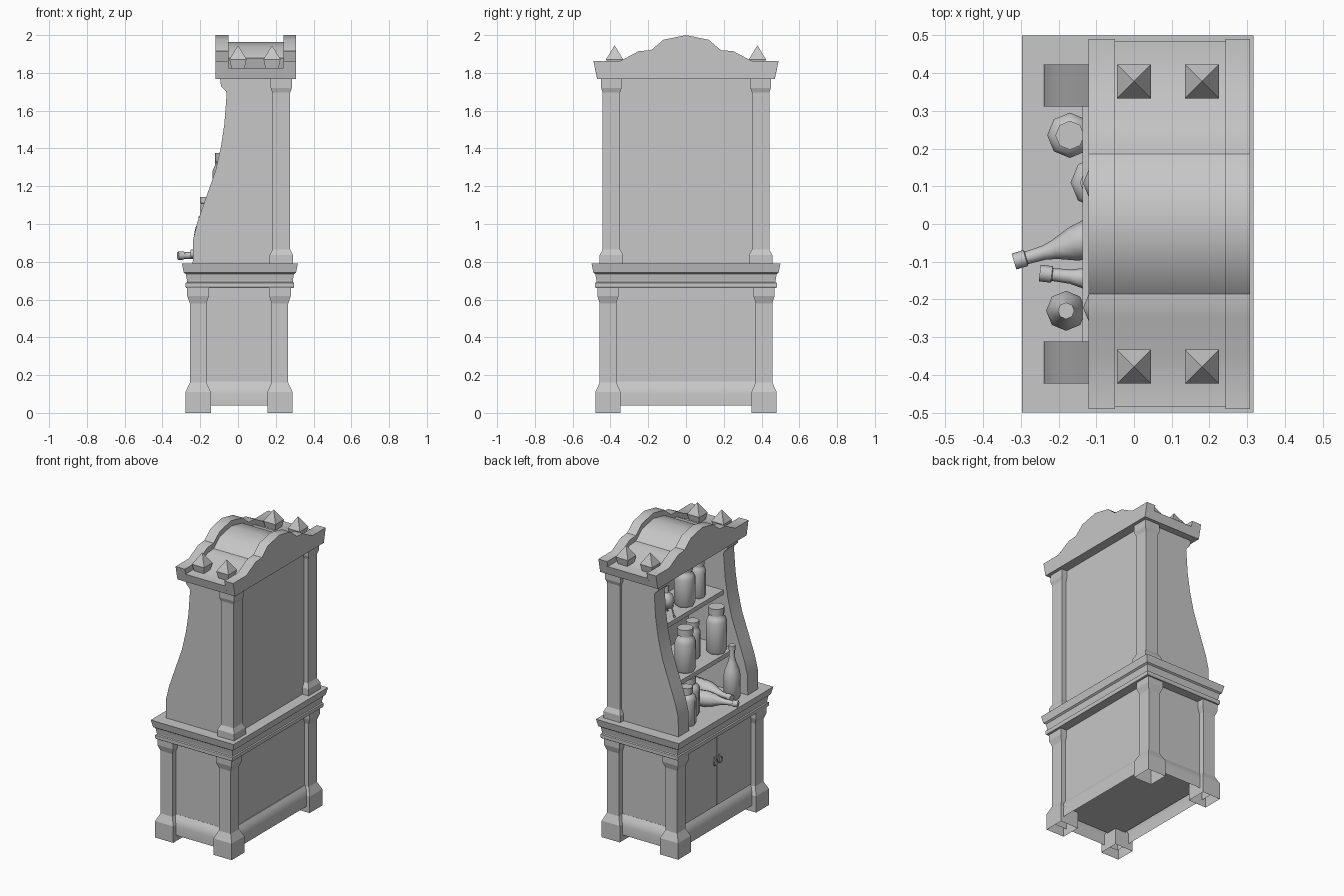
import bpy, bmesh, math
from mathutils import Matrix, Vector

cube = bpy.data.objects.get("Cube")
if cube:
    bpy.data.objects.remove(cube, do_unlink=True)

grey = bpy.data.materials.new("plain_grey")
grey.use_nodes = True
grey.diffuse_color = (0.57, 0.57, 0.57, 1)
grey.node_tree.nodes["Principled BSDF"].inputs["Base Color"].default_value = (0.57, 0.57, 0.57, 1)
MID = 0.01  # centre line of the cabinet depth


def loft(name, rings, smooth=0, matrix=None, open_base=False):
    """Skin equal-length point rings, cap the ends, smooth below an angle in degrees."""
    bm = bmesh.new()
    loops = [[bm.verts.new(p) for p in ring] for ring in rings]
    n = len(loops[0])
    for a, b in zip(loops, loops[1:]):
        for i in range(n):
            j = (i + 1) % n
            bm.faces.new((a[i], a[j], b[j], b[i]))
    if not open_base:
        bm.faces.new(loops[0])
    bm.faces.new(loops[-1])
    if matrix:
        bm.transform(matrix)
    bmesh.ops.recalc_face_normals(bm, faces=bm.faces)
    mesh = bpy.data.meshes.new(name)
    bm.to_mesh(mesh)
    bm.free()
    mesh.materials.append(grey)
    ob = bpy.data.objects.new(name, mesh)
    bpy.context.collection.objects.link(ob)
    if smooth:
        bpy.ops.object.select_all(action='DESELECT')
        ob.select_set(True)
        bpy.context.view_layer.objects.active = ob
        bpy.ops.object.shade_smooth_by_angle(angle=math.radians(smooth))


def stack(name, cx, cy, sections, **options):
    """Square-sided moulding: sections of (z, half depth, half width)."""
    loft(name, [[(cx + sx * hx, cy + sy * hy, z)
                 for sx, sy in ((-1, -1), (1, -1), (1, 1), (-1, 1))]
                for z, hx, hy in sections], **options)


def box(name, x0, x1, y0, y1, z0, z1):
    hx, hy = (x1 - x0) / 2, (y1 - y0) / 2
    stack(name, x0 + hx, y0 + hy, [(z0, hx, hy), (z1, hx, hy)])


def turned(name, profile, matrix, sides=8):
    """Lathe a profile of (radius, height) around its own axis."""
    rings = [[(r * math.cos(math.tau * i / sides), r * math.sin(math.tau * i / sides), z)
              for i in range(sides)] for r, z in profile]
    loft(name, rings, 46, matrix)


def at(x, y, z):
    return Matrix.Translation((x, y, z))


SIDES = ((1, "left"), (-1, "right"))
COUNTER = 0.79

# Lower cabinet: body, hollow plinth, doors
box("lower_body", -0.22, 0.235, -0.42, 0.42, 0.11, 0.68)
stack("plinth", MID, 0, [(0.04, 0.257, 0.452), (0.1, 0.257, 0.452), (0.125, 0.252, 0.446),
                         (0.145, 0.242, 0.434), (0.165, 0.229, 0.421)],
      smooth=40, open_base=True)
for s, side in SIDES:
    y0, y1 = sorted((s * 0.003, s * 0.362))
    box("door_" + side, -0.229, -0.215, y0, y1, 0.17, 0.65)
    box("handle_plate_" + side, -0.233, -0.225, s * 0.025 - 0.007, s * 0.025 + 0.007, 0.475, 0.505)
    # Ring pulls
    bpy.ops.mesh.primitive_torus_add(major_segments=12, minor_segments=6, major_radius=0.02,
                                     minor_radius=0.004, location=(-0.238, s * 0.025, 0.468),
                                     rotation=(0, math.pi / 2, 0))
    ring = bpy.context.object
    ring.name = "ring_pull_" + side
    ring.data.materials.append(grey)
    bpy.ops.object.shade_smooth_by_angle()

# Corner legs with hollow feet and capitals
for s, side in SIDES:
    for x, end in ((-0.211, "front"), (0.222, "back")):
        stack(f"leg_{end}_{side}", x, s * 0.413,
              [(0, 0.067, 0.067), (0.11, 0.067, 0.067), (0.16, 0.044, 0.044),
               (0.58, 0.044, 0.044), (0.62, 0.058, 0.056), (0.67, 0.058, 0.056)],
              open_base=True)

# Counter mouldings
stack("counter_moulding", MID, 0,
      [(0.662, 0.284, 0.478), (0.668, 0.287, 0.482), (0.688, 0.287, 0.482), (0.692, 0.28, 0.474),
       (0.7, 0.28, 0.474), (0.735, 0.286, 0.48), (0.742, 0.297, 0.49), (COUNTER, 0.307, 0.5)])

# Upper cabinet: curved side panels, back and shelves
curve = [(0.24, 0.78), (-0.24, 0.78), (-0.237, 0.92), (-0.215, 1.01), (-0.18, 1.11),
         (-0.12, 1.28), (-0.09, 1.41), (-0.072, 1.53), (-0.06, 1.69), (-0.065, 1.705),
         (-0.09, 1.73), (-0.095, 1.772), (0.24, 1.772)]
for s, side in SIDES:
    loft("side_panel_" + side, [[(x, s * y, z) for x, z in curve] for y in (0.312, 0.422)], 32)
    stack("back_post_" + side, 0.229, s * 0.395,
          [(0.78, 0.062, 0.062), (0.835, 0.062, 0.062), (0.865, 0.047, 0.046),
           (1.695, 0.047, 0.046), (1.72, 0.056, 0.054), (1.772, 0.056, 0.054)])
box("back_panel", 0.2, 0.245, -0.37, 0.37, 0.78, 1.772)
box("lower_shelf", -0.137, 0.21, -0.32, 0.32, 1.045, 1.075)
box("upper_shelf", -0.058, 0.21, -0.32, 0.32, 1.415, 1.445)

# Crown: two shaped pediments with a lower roof between them
half = [(0.35, 1.862), (0.25, 1.915), (0.185, 1.92), (0.12, 1.975)]


def crown(name, x0, x1, drop, edge):
    right = [(0.47, 1.768), (edge, 1.862 - drop)] + [(y, z - drop) for y, z in half]
    outline = right + [(0, 2 - drop)] + [(-y, z) for y, z in reversed(right)]
    loft(name, [[(x, y, z) for y, z in outline] for x in (x0, x1)], 32)


crown("front_pediment", -0.12, -0.051, 0, 0.49)
crown("back_pediment", 0.242, 0.307, 0, 0.49)
crown("roof", -0.06, 0.25, 0.036, 0.483)

# Pointed finials
for s, side in SIDES:
    for x, end in ((0, "front"), (0.18, "back")):
        stack(f"finial_{end}_{side}", x, s * 0.378,
              [(1.815, 0.033, 0.033), (1.872, 0.045, 0.045), (1.945, 0.0005, 0.0005)])

# Bottles, standing and lying
bottle = [(0.044, 0), (0.052, 0.01), (0.053, 0.15), (0.045, 0.19), (0.026, 0.24), (0.019, 0.27),
          (0.017, 0.318), (0.022, 0.32), (0.022, 0.352)]
turned("standing_bottle", bottle, at(-0.18, -0.23, COUNTER))
for name, base, tip in (("lying_bottle_a", (0.02, 0.0, 0.842), (-0.32, -0.1, 0.832)),
                        ("lying_bottle_b", (0.1, -0.17, 0.842), (-0.25, -0.13, 0.842))):
    aim = (Vector(tip) - Vector(base)).to_track_quat('Z', 'Y').to_matrix().to_4x4()
    turned(name, bottle, Matrix.Translation(base) @ aim)

# Lidded jars: place, radius, height, lid size
jars = [(-0.17, 0.235, COUNTER, 0.06, 0.25, 0.64), (-0.1, 0.11, COUNTER, 0.068, 0.25, 0.64),
        (-0.07, 0.108, 1.075, 0.065, 0.285, 0.78), (0, -0.07, 1.075, 0.05, 0.245, 0.82),
        (-0.07, -0.222, 1.075, 0.065, 0.3, 0.78), (0.02, -0.015, 1.445, 0.065, 0.27, 0.78),
        (0.02, -0.156, 1.445, 0.05, 0.25, 0.82)]
for i, (x, y, z, r, h, lid) in enumerate(jars):
    shape = [(0.88, 0), (1, 0.05), (1, 0.68), (0.85, 0.77), (lid - 0.1, 0.81),
             (lid - 0.1, 0.84), (lid, 0.845), (lid, 1)]
    turned(f"jar_{i + 1}", [(r * a, h * b) for a, b in shape], at(x, y, z))

# Round flask on a three-legged stand
stand = at(0.02, 0.18, 1.445)
turned("round_flask", [(0.015, 0.05), (0.04, 0.065), (0.052, 0.1), (0.04, 0.135),
                       (0.016, 0.155), (0.016, 0.2), (0.022, 0.205)], stand, 12)
turned("stand_ring", [(0.04, 0.06), (0.046, 0.06), (0.046, 0.068), (0.04, 0.068)], stand, 12)
for k in range(3):
    turn = stand @ Matrix.Rotation(math.tau * k / 3 + math.pi, 4, 'Z')
    foot = turn @ at(0.062, 0, 0) @ Matrix.Rotation(-0.35, 4, 'Y')
    turned(f"stand_leg_{k + 1}", [(0.008, 0), (0.005, 0.02), (0.005, 0.07)], foot, 6)
